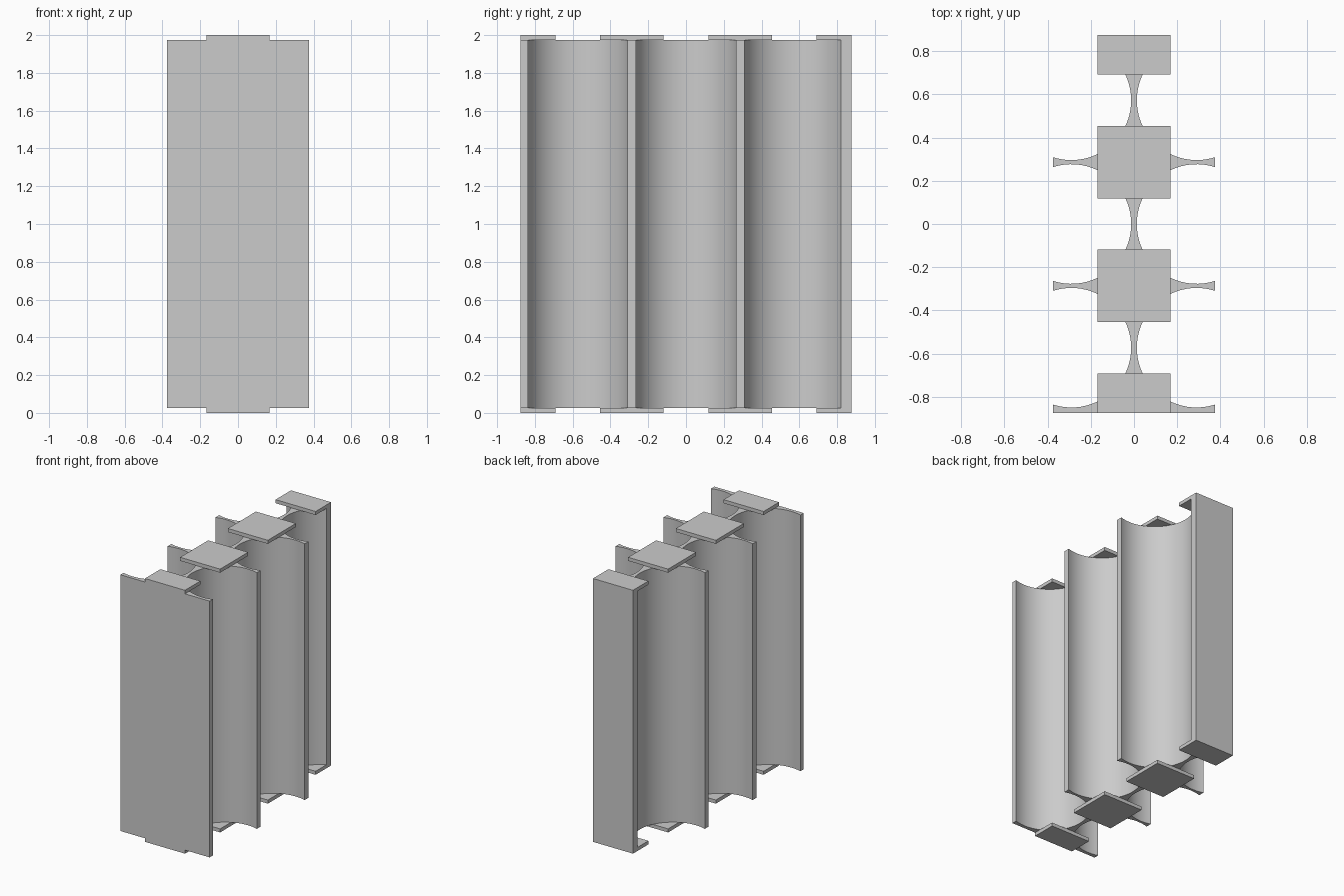
import bpy, bmesh
from math import acos, cos, sin, radians, tau

if "Cube" in bpy.data.objects:
    bpy.data.objects.remove(bpy.data.objects["Cube"])

HALF_DEPTH, FLANGE_X, CAP_X = 0.876, 0.375, 0.168
BAY, RADIUS, CENTRE_X = 0.573, 0.277, 0.29
CAP_H, HEIGHT = 0.027, 2.0

grey = bpy.data.materials.new("plain grey")
grey.use_nodes = True
grey.diffuse_color = (0.6, 0.6, 0.6, 1)
grey.node_tree.nodes["Principled BSDF"].inputs["Base Color"].default_value = (0.6, 0.6, 0.6, 1)


def prism(name, outline, z0, z1):
    """Extrude a closed outline from z0 to z1."""
    bm = bmesh.new()
    face = bm.faces.new([bm.verts.new((x, y, z0)) for x, y in outline])
    top = bmesh.ops.extrude_face_region(bm, geom=[face])["geom"]
    verts = [v for v in top if isinstance(v, bmesh.types.BMVert)]
    bmesh.ops.translate(bm, verts=verts, vec=(0, 0, z1 - z0))
    bmesh.ops.recalc_face_normals(bm, faces=bm.faces)
    mesh = bpy.data.meshes.new(name)
    bm.to_mesh(mesh)
    bm.free()
    mesh.materials.append(grey)
    mesh.shade_smooth()
    mesh.set_sharp_from_angle(angle=radians(30))
    obj = bpy.data.objects.new(name, mesh)
    bpy.context.collection.objects.link(obj)
    return obj


def scoop(yc, end_x, steps=40):
    """Concave arc that hollows out one bay, front to back."""
    start = -acos((FLANGE_X - CENTRE_X) / RADIUS)
    end = acos((end_x - CENTRE_X) / RADIUS) - tau
    angles = [start + (end - start) * i / steps for i in range(steps + 1)]
    return [(CENTRE_X + RADIUS * cos(a), yc + RADIUS * sin(a)) for a in angles]


# Body: spine with side flanges, cylindrical hollows on both sides
side = [(FLANGE_X, -HALF_DEPTH)]
for k in (-1, 0, 1):
    side += scoop(k * BAY, CAP_X if k == 1 else FLANGE_X)
side.append((CAP_X, HALF_DEPTH))
body = side + [(-x, y) for x, y in reversed(side)]
prism("fluted_body", body, CAP_H, HEIGHT - CAP_H)

# Cap plates at top and bottom of each flange, end ones cut flush
for level, z0 in (("bottom", 0), ("top", HEIGHT - CAP_H)):
    for i, place in enumerate(("front", "mid_front", "mid_back", "back")):
        yc = (i - 1.5) * BAY
        y0 = max(yc - CAP_X, -HALF_DEPTH)
        y1 = min(yc + CAP_X, HALF_DEPTH)
        plate = [(-CAP_X, y0), (CAP_X, y0), (CAP_X, y1), (-CAP_X, y1)]
        prism(f"{level}_plate_{place}", plate, z0, z0 + CAP_H)
